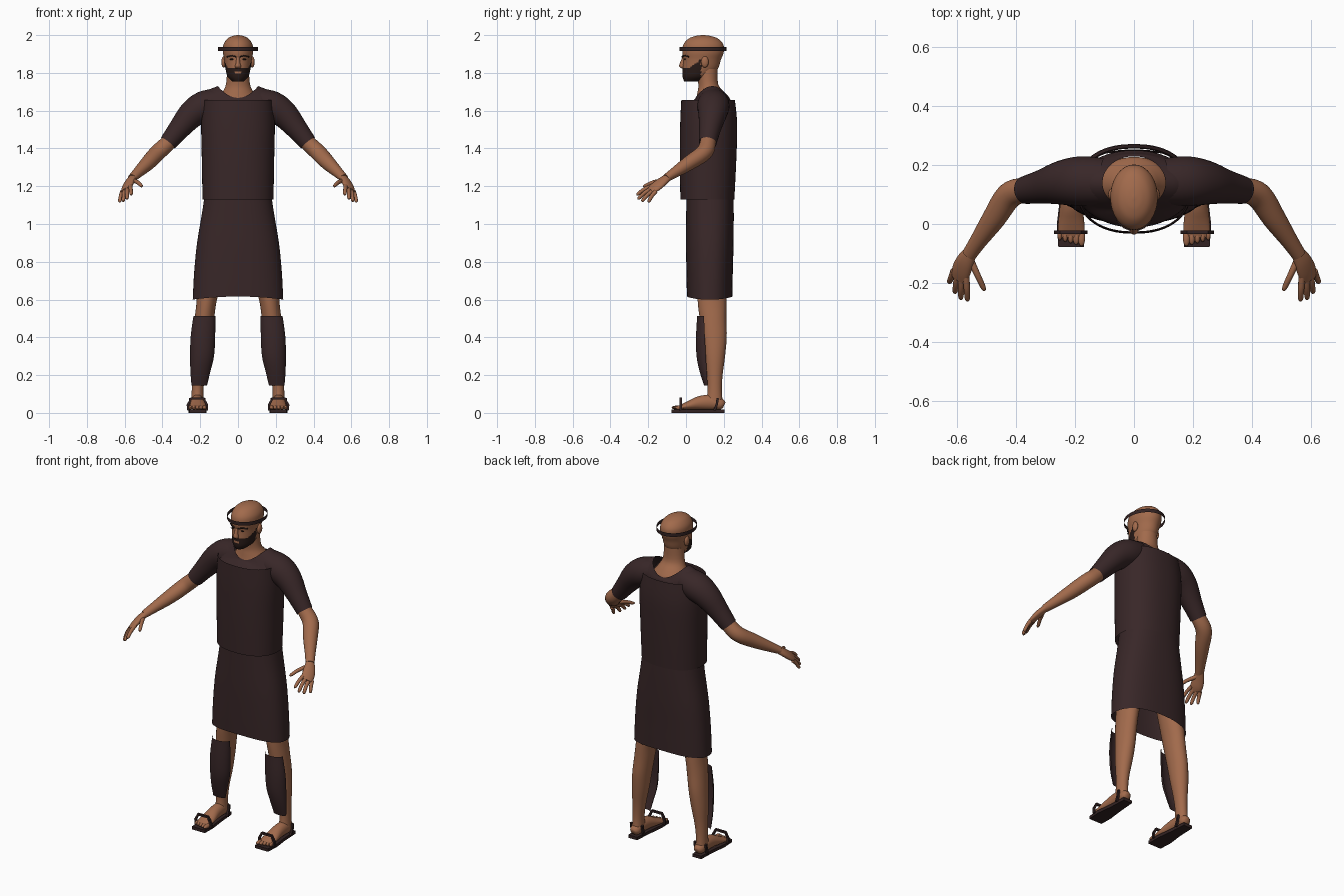
import bpy, bmesh
from math import sin, cos, pi, radians
from mathutils import Vector, Matrix

cube = bpy.data.objects.get("Cube")
if cube:
    bpy.data.objects.remove(cube, do_unlink=True)


def material(name, rgb):
    m = bpy.data.materials.new(name)
    m.use_nodes = True
    m.diffuse_color = (*rgb, 1)
    m.node_tree.nodes["Principled BSDF"].inputs["Base Color"].default_value = (*rgb, 1)
    return m


SKIN = material("warm skin", (.36, .145, .072))
CLOTH = material("dark brown cloth", (.04, .02, .021))
LEATHER = material("dark leather", (.032, .016, .016))
HAIR = material("dark hair", (.022, .011, .009))


def finish(name, bm, *mats):
    bmesh.ops.recalc_face_normals(bm, faces=bm.faces)
    mesh = bpy.data.meshes.new(name)
    bm.to_mesh(mesh)
    bm.free()
    for m in mats:
        mesh.materials.append(m)
    mesh.shade_smooth()
    mesh.set_sharp_from_angle(angle=radians(50))
    obj = bpy.data.objects.new(name, mesh)
    bpy.context.collection.objects.link(obj)
    return obj


def resample(rings, steps):
    """Catmull-Rom interpolation of (x, y, z, rx, ry) rings."""
    out = []
    for i in range(len(rings) - 1):
        quad = [rings[max(i - 1, 0)], rings[i], rings[i + 1], rings[min(i + 2, len(rings) - 1)]]
        for k in range(steps):
            t = k / steps
            out.append([b + t / 2 * (c - a + t * (2 * a - 5 * b + 4 * c - d + t * (3 * (b - c) + d - a)))
                        for a, b, c, d in zip(*quad)])
    return out + [list(rings[-1])]


def loft(name, rings, *mats, ref=None, cap=True, arc=None, seg=28, steps=4, power=2, shape=None):
    """Skin elliptical rings: level when ref is None, else square to the path."""
    bm = bmesh.new()
    rings = resample(rings, steps)
    loops = []
    for i, (x, y, z, rx, ry) in enumerate(rings):
        u, v = Vector((1, 0, 0)), Vector((0, 1, 0))
        if ref:
            t = Vector(rings[min(i + 1, len(rings) - 1)][:3]) - Vector(rings[max(i - 1, 0)][:3])
            u = t.cross(Vector(ref)).normalized()
            v = u.cross(t).normalized()
        loop = []
        for k in range(seg):
            a = arc[0] + (arc[1] - arc[0]) * k / (seg - 1) if arc else 2 * pi * (k + .5) / seg
            c, s = [abs(f) ** (2 / power) * (1 if f > 0 else -1) for f in (cos(a), sin(a))]
            co = Vector((x, y, z)) + u * rx * c + v * ry * s
            loop.append(bm.verts.new(shape(co) if shape else co))
        loops.append(loop)
    for a, b in zip(loops, loops[1:]):
        for k in range(seg - 1 if arc else seg):
            n = (k + 1) % seg
            bm.faces.new((a[k], a[n], b[n], b[k]))
    if cap:
        bm.faces.new(loops[0])
        bm.faces.new(loops[-1])
    return finish(name, bm, *mats)


def ellipsoid(name, loc, radii, mat):
    bm = bmesh.new()
    bmesh.ops.create_uvsphere(bm, u_segments=16, v_segments=10, radius=1)
    bm.transform(Matrix.Translation(loc) @ Matrix.Diagonal((*radii, 1)))
    return finish(name, bm, mat)


def bar(name, points, r, mat, ref=(0, 1, 0), seg=4):
    return loft(name, [(*p, r, r) for p in points], mat, ref=ref, seg=seg, steps=1)


UP = (0, 0, 1)

# Head, with the beard set by face position
head = loft("head", [
    (0, .035, 1.755, .03, .045), (0, .055, 1.78, .055, .073), (0, .075, 1.82, .066, .093),
    (0, .085, 1.87, .073, .1), (0, .09, 1.91, .08, .11), (0, .092, 1.95, .077, .106),
    (0, .092, 1.98, .057, .08), (0, .09, 1.995, .03, .042), (0, .09, 2, .004, .006)],
    SKIN, HAIR, seg=56, steps=7)
for f in head.data.polygons:
    x, y, z = f.center
    mouth = 1.797 < z < 1.809 and abs(x) < .02
    if y < .08 and z < 1.825 + .8 * max(0, y - .02) and not mouth:
        f.material_index = 1
loft("nose", [(0, -.012, 1.885, .008, .006), (0, -.018, 1.855, .011, .013),
              (0, -.02, 1.835, .016, .016), (0, -.014, 1.824, .012, .01)], SKIN, seg=14)
ellipsoid("left_ear", (.076, .1, 1.858), (.012, .02, .03), SKIN)
ellipsoid("left_eye", (.032, -.006, 1.872), (.013, .004, .004), HAIR)
bar("left_eyebrow", [(.012, -.02, 1.886), (.035, -.011, 1.892), (.058, .014, 1.886)], .005, HAIR, ref=UP)

# Neck and upper chest
loft("neck", [(0, .13, 1.6, .15, .09), (0, .14, 1.655, .115, .088), (0, .132, 1.695, .085, .072),
              (0, .118, 1.74, .064, .053), (0, .11, 1.82, .058, .058)], SKIN)

# Head band: a thin open ring
loft("head_band", [(0, .09, 1.915, .105, .125), (0, .09, 1.937, .105, .125)],
     LEATHER, cap=False, seg=48, steps=1)


# Shirt, its neckline dipping at front and back
def neckline(co):
    rise = min(max((co.z - 1.6) / .125, 0), 1)
    co.z -= .062 * rise * min(((co.y - .14) / .09) ** 2, 1)
    return co


loft("shirt", [(0, .125, 1.11, .175, .12), (0, .12, 1.35, .183, .127), (0, .12, 1.53, .19, .132),
               (0, .122, 1.6, .2, .128), (0, .13, 1.66, .2, .112), (0, .138, 1.705, .165, .1),
               (0, .14, 1.73, .107, .09)], CLOTH, cap=False, shape=neckline, seg=48)
loft("left_sleeve", [(.1, .143, 1.645, .08, .075), (.18, .145, 1.622, .085, .082),
                     (.245, .14, 1.58, .075, .073), (.31, .127, 1.505, .058, .058),
                     (.37, .115, 1.43, .047, .047)], CLOTH, ref=UP, cap=False)

# Chest armour: an open shell around the shirt
loft("chest_armour", [(0, .113, 1.13, .188, .143), (0, .117, 1.35, .192, .15),
                      (0, .12, 1.53, .195, .151), (0, .117, 1.657, .186, .142)],
     CLOTH, cap=False, power=2.3, seg=56)


# Skirt with the hem lifted at front and back
def hem(co):
    if co.z < .65:
        co.z += .016 * (1 - min(abs(co.x) / .24, 1) ** 2)
    return co


loft("skirt", [(0, .127, 1.15, .177, .125), (0, .127, 1.05, .192, .126), (0, .126, .9, .217, .126),
               (0, .125, .75, .232, .123), (0, .125, .6, .24, .12)],
     CLOTH, cap=False, power=2.4, seg=56, shape=hem)

# Forearm and hand
loft("left_forearm", [(.33, .12, 1.475, .038, .038), (.375, .115, 1.425, .042, .042),
                      (.425, .095, 1.378, .045, .043), (.475, .02, 1.325, .04, .039),
                      (.53, -.06, 1.272, .029, .028), (.56, -.105, 1.243, .025, .021)], SKIN, ref=UP)
PALM = (.6, -.35, .7)
loft("left_palm", [(.552, -.092, 1.25, .022, .018), (.572, -.125, 1.225, .032, .019),
                   (.587, -.16, 1.197, .036, .017), (.595, -.188, 1.178, .03, .011)], SKIN, ref=PALM)
fingers = {
    "index": ((.57, -.18, 1.2), (.565, -.262, 1.155)),
    "middle": ((.585, -.18, 1.188), (.588, -.256, 1.132)),
    "ring": ((.6, -.173, 1.177), (.608, -.235, 1.12)),
    "little": ((.612, -.16, 1.172), (.628, -.2, 1.116)),
    "thumb": ((.556, -.12, 1.23), (.507, -.226, 1.2)),
}
for label, (root, tip) in fingers.items():
    a, b = Vector(root), Vector(tip)
    bend = Vector((0, 0, .006))
    path = [(a, .012), (a.lerp(b, .5) + bend, .0105), (a.lerp(b, .88), .009), (b, .004)]
    loft(f"left_{label}_finger", [(*p, r, r) for p, r in path], SKIN, ref=PALM, seg=12)

# Leg and foot
loft("left_leg", [(.135, .135, .8, .075, .08), (.165, .138, .6, .054, .077), (.178, .143, .5, .052, .071),
                  (.19, .15, .4, .05, .066), (.2, .152, .3, .046, .055), (.209, .152, .2, .036, .042),
                  (.214, .152, .12, .031, .038), (.215, .15, .05, .033, .045)], SKIN)
loft("left_foot", [(.215, .202, .04, .016, .016), (.215, .185, .046, .03, .03), (.215, .13, .056, .034, .04),
                   (.214, .07, .052, .037, .036), (.213, .02, .04, .043, .025),
                   (.213, -.025, .03, .046, .014), (.213, -.045, .027, .042, .009)], SKIN, ref=UP)
for i in range(5):
    ellipsoid(f"left_toe_{i + 1}", (.178 + .0185 * i, -.046 + .003 * i, .028),
              (.0125 - .001 * i, .03 - .002 * i, .011), SKIN)

# Greave: a curved plate before the shin
loft("left_greave", [(.178, .095, .512, .058, .036), (.186, .1, .4, .065, .047), (.19, .105, .3, .063, .049),
                     (.199, .11, .22, .053, .038), (.205, .114, .145, .041, .018)],
     CLOTH, cap=False, arc=(pi, 2 * pi))

# Sandal: sole, toe strap and heel posts
bm = bmesh.new()
outline = [(.17, -.078), (.257, -.078), (.262, 0), (.25, .1), (.246, .205), (.188, .205), (.18, .1), (.168, 0)]
sole = bm.faces.new([bm.verts.new((x, y, 0)) for x, y in outline])
grown = bmesh.ops.extrude_face_region(bm, geom=[sole])["geom"]
bmesh.ops.translate(bm, vec=(0, 0, .018), verts=[v for v in grown if isinstance(v, bmesh.types.BMVert)])
finish("left_sole", bm, LEATHER)
bar("left_toe_strap", [(.165, -.028, .012), (.164, -.028, .042), (.182, -.028, .076),
                       (.248, -.028, .076), (.266, -.028, .042), (.262, -.028, .012)], .009, LEATHER)
for label, x in (("inner", .178), ("outer", .252)):
    bar(f"left_{label}_heel_post", [(x, .15, .012), (x, .163, .045), (x, .168, .078)], .009, LEATHER, ref=(1, 0, 0))

# Mirror every left part to the right
for obj in list(bpy.context.collection.objects):
    if obj.name.startswith("left_"):
        mesh = obj.data.copy()
        mesh.transform(Matrix.Scale(-1, 4, (1, 0, 0)))
        mesh.flip_normals()
        twin = bpy.data.objects.new(obj.name.replace("left_", "right_"), mesh)
        bpy.context.collection.objects.link(twin)
